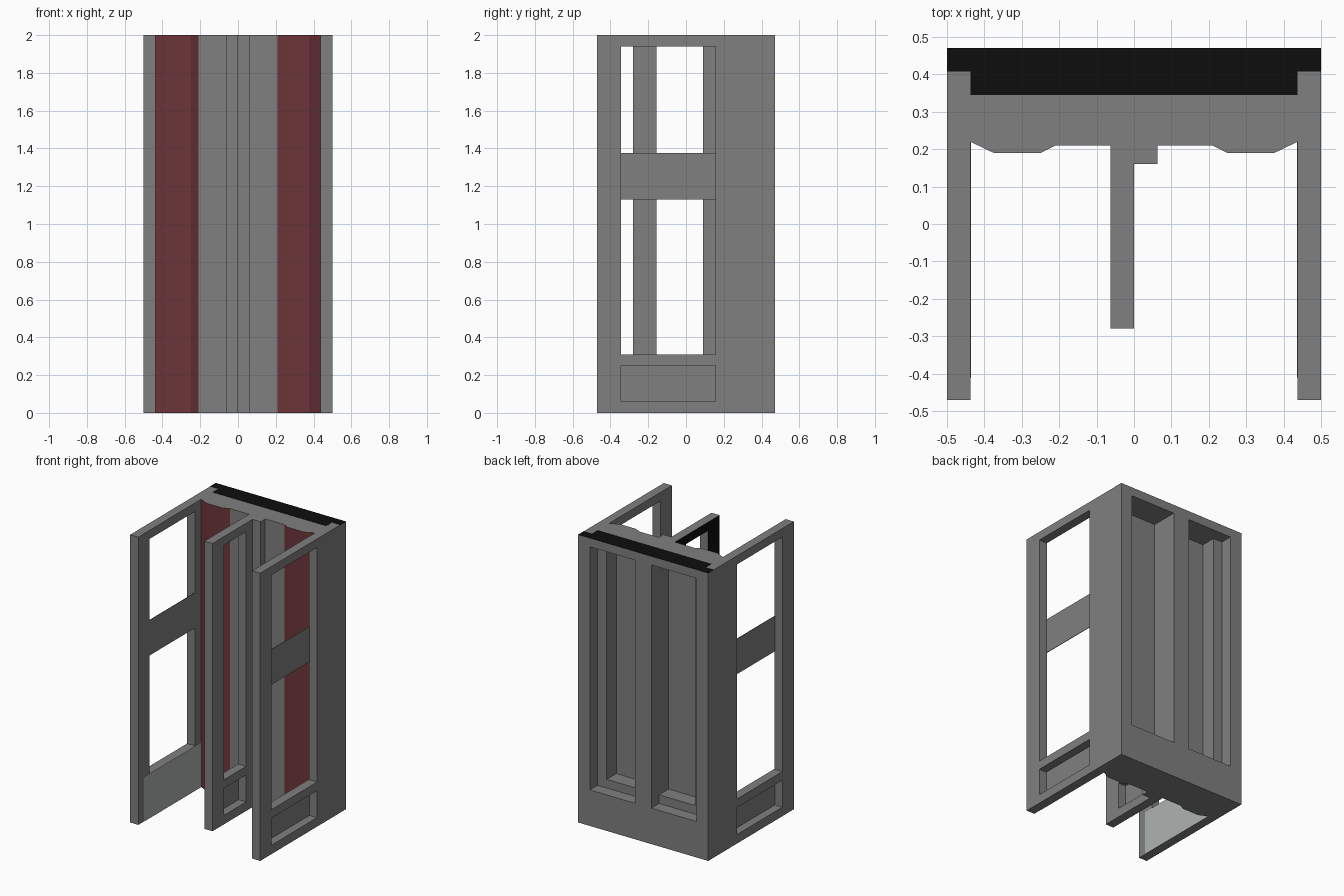
import bpy, bmesh

if "Cube" in bpy.data.objects:
    bpy.data.objects.remove(bpy.data.objects["Cube"])


def mat(name, rgb):
    m = bpy.data.materials.new(name)
    m.diffuse_color = (*rgb, 1)
    m.use_nodes = True
    m.node_tree.nodes["Principled BSDF"].inputs["Base Color"].default_value = m.diffuse_color
    return m


GREY = mat("mid grey", (0.215, 0.215, 0.215))
RED = mat("dark red", (0.15, 0.035, 0.042))
LIGHT = mat("light grey", (0.42, 0.45, 0.44))
BLACK = mat("black", (0.004, 0.004, 0.004))


def finish(name, bm, mats, rule=None):
    bmesh.ops.recalc_face_normals(bm, faces=bm.faces)
    bm.normal_update()
    if rule:
        for f in bm.faces:
            f.material_index = rule(f)
    me = bpy.data.meshes.new(name)
    bm.to_mesh(me)
    bm.free()
    for m in mats:
        me.materials.append(m)
    ob = bpy.data.objects.new(name, me)
    bpy.context.collection.objects.link(ob)
    return ob


def boxes(name, spans, mats=(GREY,), rule=None):
    """One object from boxes given as (x0, x1, y0, y1, z0, z1)."""
    bm = bmesh.new()
    for x0, x1, y0, y1, z0, z1 in spans:
        vs = bmesh.ops.create_cube(bm, size=1)["verts"]
        for v in vs:
            v.co.x = x1 if v.co.x > 0 else x0
            v.co.y = y1 if v.co.y > 0 else y0
            v.co.z = z1 if v.co.z > 0 else z0
    return finish(name, bm, mats, rule)


def mirrored(s, spans):
    return [(*sorted((s * a, s * b)), *rest) for a, b, *rest in spans]


# Wall front: folded profile extruded upwards, red on the outer front faces
half = [(0.4375, 0.22), (0.375, 0.19), (0.25, 0.19), (0.21, 0.21)]
outline = half + [(-x, y) for x, y in reversed(half)] + [(-0.4375, 0.28), (0.4375, 0.28)]
bm = bmesh.new()
face = bm.faces.new([bm.verts.new((x, y, 0)) for x, y in outline])
top = bmesh.ops.extrude_face_region(bm, geom=[face])["geom"]
for v in top:
    if isinstance(v, bmesh.types.BMVert):
        v.co.z = 2
finish("wall_front", bm, (GREY, RED),
       lambda f: int(f.normal.y < -0.3 and abs(f.calc_center_median().x) > 0.1))

# Wall back: frame around two stepped recesses
boxes("wall_back_rails", [(-0.4375, 0.4375, 0.28, 0.47, 0, 0.25),
                          (-0.4375, 0.4375, 0.28, 0.47, 1.94, 2),
                          (-0.0625, 0.0625, 0.28, 0.47, 0.25, 1.94)])
for s, side in ((-1, "left"), (1, "right")):
    boxes("wall_recess_frame_" + side, mirrored(s, [
        (0.41, 0.4375, 0.28, 0.47, 0.25, 1.94),
        (0.34, 0.41, 0.28, 0.385, 0.25, 1.94),
        (0.0625, 0.34, 0.28, 0.385, 0.25, 0.31)]))

    # Side frame with tall opening and a low outside recess
    a, b = 0.4375, 0.5
    boxes("side_frame_" + side, mirrored(s, [
        (a, b, -0.47, -0.345, 0, 2), (a, b, 0.155, 0.47, 0, 2),
        (a, b, -0.345, 0.155, 1.94, 2), (a, b, -0.345, 0.155, 0.25, 0.31),
        (a, b, -0.345, 0.155, 0, 0.0625)]))
    boxes("side_crossbar_" + side, mirrored(s, [(a, a + 0.004, -0.345, 0.155, 1.13, 1.375)]))
    boxes("side_recess_back_" + side, mirrored(s, [(a, a + 0.004, -0.345, 0.155, 0.0625, 0.25)]))
    # Light kick panel on the inner face
    boxes("kick_panel_" + side, mirrored(s, [(a - 0.002, a, -0.41, 0.22, 0.0, 0.31)]), (LIGHT,))

# Middle divider, black on its left face
boxes("divider", [
    (-0.0625, 0, -0.28, -0.155, 0, 2), (-0.0625, 0, 0.09, 0.21, 0, 2),
    (-0.0625, 0, -0.155, 0.09, 1.94, 2), (-0.0625, 0, -0.155, 0.09, 0.25, 0.31),
    (-0.0625, 0, -0.155, 0.09, 0, 0.0625),
    (-0.0625, -0.058, -0.155, 0.09, 0.0625, 0.25)],
    (GREY, BLACK), lambda f: int(f.normal.x < -0.5 and f.calc_center_median().x < -0.06))
boxes("divider_stop", [(0, 0.0625, 0.16, 0.21, 0, 2)])

# Black cap along the back of the top
boxes("top_cap", [(-0.4375, 0.4375, 0.345, 0.47, 1.999, 2.001),
                  (-0.5, -0.4375, 0.408, 0.47, 1.999, 2.001),
                  (0.4375, 0.5, 0.408, 0.47, 1.999, 2.001)], (BLACK,))
